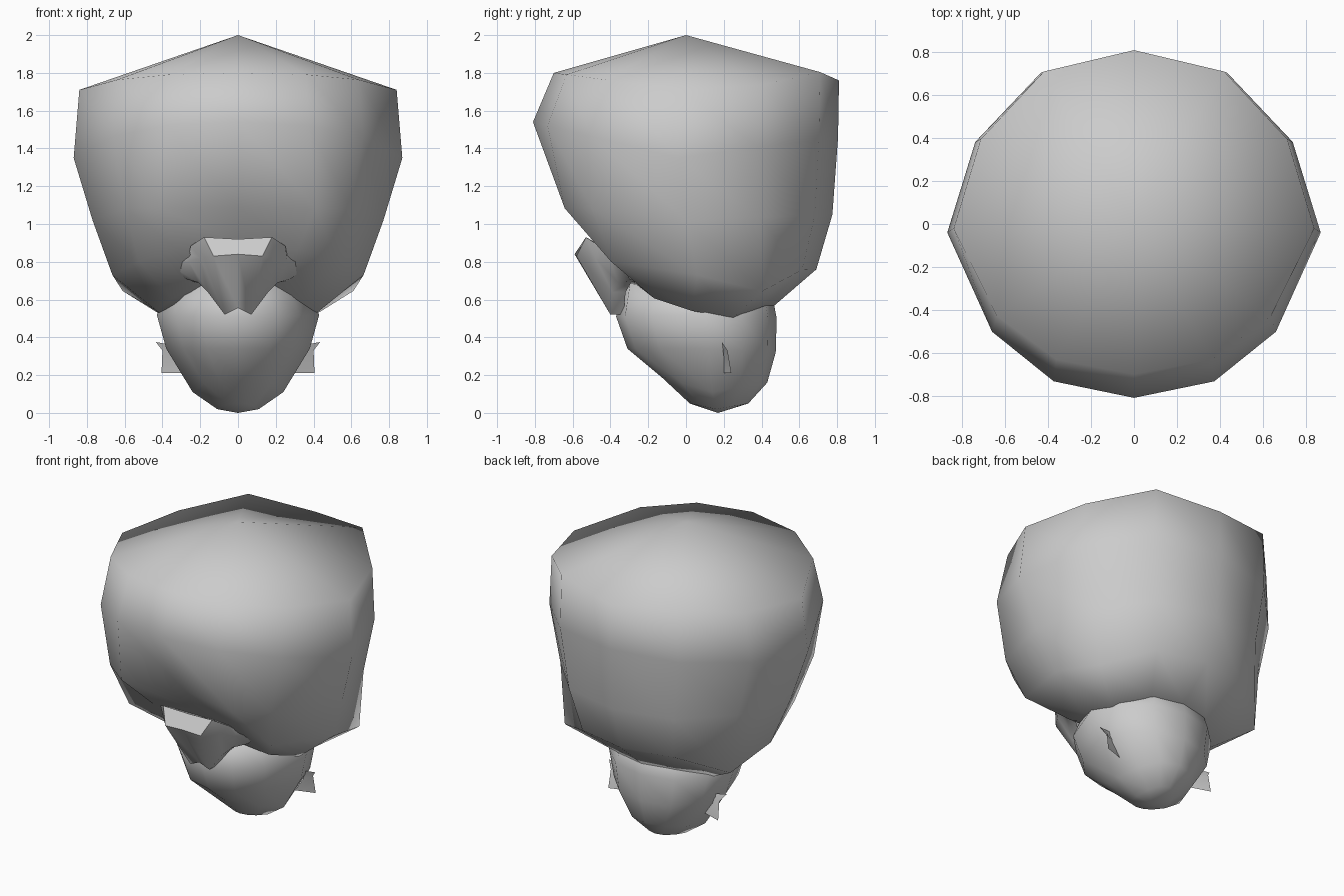
import bpy, bmesh, math

if "Cube" in bpy.data.objects:
    bpy.data.objects.remove(bpy.data.objects["Cube"])

# Half outline of a 12-sided ring: (sideways, forwards), from front centre to back centre
HALF = [(0, 1), (.43, .90), (.76, .60), (1, 0), (.85, -.50), (.5, -.88), (0, -1)]
RING = HALF + [(-x, f) for x, f in HALF[-2:0:-1]]


def finish(name, bm, angle=180):
    bmesh.ops.recalc_face_normals(bm, faces=bm.faces)
    mesh = bpy.data.meshes.new(name)
    bm.to_mesh(mesh)
    bm.free()
    ob = bpy.data.objects.new(name, mesh)
    bpy.context.collection.objects.link(ob)
    bpy.ops.object.select_all(action='DESELECT')
    ob.select_set(True)
    bpy.context.view_layer.objects.active = ob
    bpy.ops.object.shade_smooth_by_angle(angle=math.radians(angle))
    return ob


def loft(name, rings, top, bottom):
    """Rings: half width, side y, front y, back y, front z, side z, back z,
    and mirrored nudges {half-outline index: (dx, dy, dz)}."""
    bm = bmesh.new()
    loops = []
    for rx, ys, yf, yb, zf, zs, zb, nudges in rings:
        loop = []
        for i, (s, f) in enumerate(RING):
            ye, ze = (yf, zf) if f > 0 else (yb, zb)
            dx, dy, dz = nudges.get(min(i, 12 - i), (0, 0, 0))
            x = rx * s + math.copysign(dx, s)
            loop.append(bm.verts.new((x, ys + (ye - ys) * abs(f) + dy,
                                      zs + (ze - zs) * abs(f) + dz)))
        loops.append(loop)
    n = len(RING)
    for a, b in zip(loops, loops[1:]):
        for i in range(n):
            bm.faces.new((a[i], a[(i + 1) % n], b[(i + 1) % n], b[i]))
    for tip, loop in ((top, loops[0]), (bottom, loops[-1])):
        v = bm.verts.new(tip)
        for i in range(n):
            bm.faces.new((v, loop[i], loop[(i + 1) % n]))
    return finish(name, bm)


# Large rounded hair mass, hollowed above the face, fuller at the temples and nape
loft("hair", [
    (.84, -.02, -.70, .81, 1.80, 1.71, 1.76, {5: (0, 0, .05)}),
    (.87, -.04, -.81, .805, 1.54, 1.35, 1.46, {}),
    (.77, .00, -.68, .775, 1.09, 1.02, 1.05,
     {0: (0, .12, 0), 1: (.08, -.03, 0), 2: (-.01, -.09, .02)}),
    (.665, .06, -.50, .69, .88, .73, .76,
     {0: (0, .08, .02), 1: (.03, .01, 0), 2: (.02, -.12, -.02), 4: (.045, .03, -.10)}),
    (.43, .03, -.30, .47, .70, .54, .57, {2: (.02, 0, -.03), 4: (.02, 0, -.05)}),
], (0, 0, 2), (0, .1, .58))

# Head tapering to the chin
loft("head", [
    (.35, .10, -.34, .45, .69, .64, .66, {0: (0, .03, 0)}),
    (.43, .10, -.37, .48, .51, .52, .50, {}),
    (.38, .12, -.31, .475, .34, .34, .32, {}),
    (.24, .14, -.13, .43, .19, .11, .16, {}),
    (.11, .16, .02, .33, .05, .02, .05, {}),
], (0, .1, .68), (0, .17, 0))

# Pointed front piece with swept, stepped wings, open at the back
rows = [
    [(0, -.40, .86), (.14, -.40, .86), (.20, -.36, .84), (.26, -.33, .81), (.36, -.26, .79)],
    [(0, -.52, .92), (.18, -.53, .93), (.25, -.46, .885), (.26, -.40, .84), (.34, -.34, .825)],
    [(0, -.59, .84), (.13, -.58, .83), (.20, -.48, .82), (.26, -.40, .80), (.39, -.31, .80)],
    [(0, -.41, .555), (.07, -.40, .52), (.16, -.39, .64), (.21, -.36, .69), (.28, -.30, .71)],
    [(0, -.33, .555), (.07, -.33, .52), (.16, -.32, .64), (.21, -.29, .69), (.27, -.25, .70)],
]
bm = bmesh.new()
full = [[(-x, y, z) for x, y, z in r[:0:-1]] + r for r in rows]
grid = [[bm.verts.new(p) for p in r] for r in full]
for a, b in zip(grid, grid[1:]):
    for i in range(len(a) - 1):
        bm.faces.new((a[i], a[i + 1], b[i + 1], b[i]))
finish("front_piece", bm, 60)

# Thin folded ears
outer = [(.435, .19, .375), (.40, .22, .33), (.405, .24, .21)]
inner = [(.35, .20, .36), (.34, .20, .30), (.28, .20, .21)]
for side, name in ((1, "ear_right"), (-1, "ear_left")):
    bm = bmesh.new()
    o = [bm.verts.new((side * x, y, z)) for x, y, z in outer]
    n = [bm.verts.new((side * x, y, z)) for x, y, z in inner]
    for i in range(2):
        bm.faces.new((o[i], o[i + 1], n[i + 1], n[i]))
    finish(name, bm, 30)
